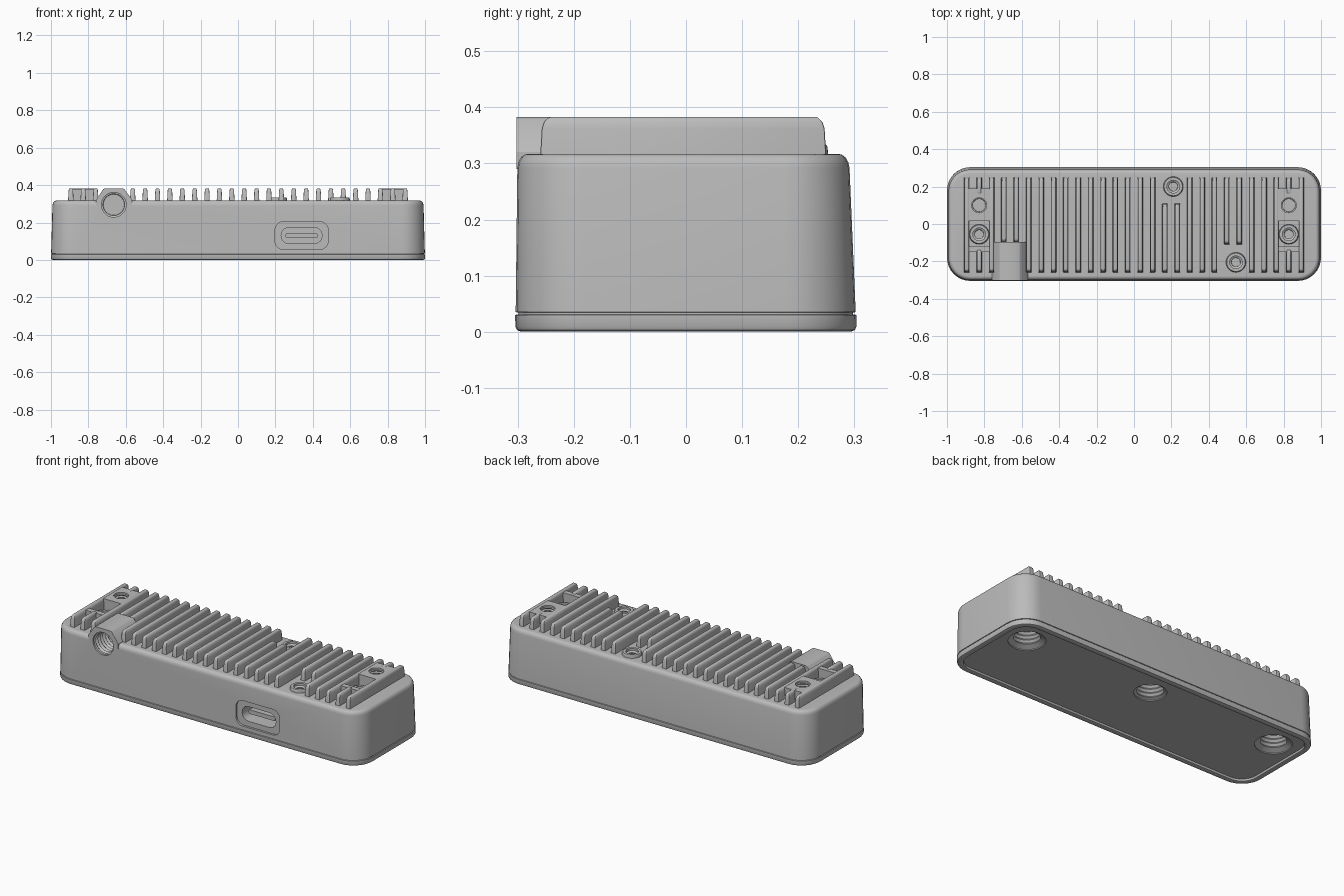
import bpy, bmesh, math
from mathutils import Vector, Matrix

old = bpy.data.objects.get("Cube")
if old:
    bpy.data.objects.remove(old, do_unlink=True)

metal = bpy.data.materials.new("satin_grey_metal")
metal.use_nodes = True
GREY = (0.5, 0.5, 0.5, 1)
metal.diffuse_color = GREY
metal.node_tree.nodes["Principled BSDF"].inputs["Base Color"].default_value = GREY


def outline(hx, hy, r, n=8):
    """Rounded rectangle as 2D points, counter-clockwise."""
    pts = []
    for q, (sx, sy) in enumerate(((1, 1), (-1, 1), (-1, -1), (1, -1))):
        for i in range(n + 1):
            a = math.pi / 2 * (q + i / n)
            pts.append((sx * (hx - r) + r * math.cos(a), sy * (hy - r) + r * math.sin(a)))
    return pts


def circle(r, n=40):
    return [(r * math.cos(2 * math.pi * i / n), r * math.sin(2 * math.pi * i / n)) for i in range(n)]


def loft(bm, rings, matrix=Matrix()):
    """Skin a list of (2D points, height) into a closed solid."""
    rows = [[bm.verts.new(matrix @ Vector((x, y, z))) for x, y in pts] for pts, z in rings]
    faces = [bm.faces.new(rows[0][::-1]), bm.faces.new(rows[-1])]
    for a, b in zip(rows, rows[1:]):
        for i in range(len(a)):
            j = (i + 1) % len(a)
            faces.append(bm.faces.new((a[i], a[j], b[j], b[i])))
    bmesh.ops.recalc_face_normals(bm, faces=faces)


def make(name, solids):
    """Object from a list of (rings, matrix) solids."""
    bm = bmesh.new()
    for rings, matrix in solids:
        loft(bm, rings, matrix)
    mesh = bpy.data.meshes.new(name)
    bm.to_mesh(mesh)
    bm.free()
    mesh.materials.append(metal)
    ob = bpy.data.objects.new(name, mesh)
    bpy.context.collection.objects.link(ob)
    return ob


def cut(ob, cutters):
    bpy.context.view_layer.objects.active = ob
    for c in cutters:
        mod = ob.modifiers.new("cut", "BOOLEAN")
        mod.operation, mod.solver, mod.object = "DIFFERENCE", "EXACT", c
        bpy.ops.object.modifier_apply(modifier=mod.name)


def place(x, y, z, axis="UP"):
    turn = {"UP": Matrix(), "DOWN": Matrix.Rotation(math.pi, 4, "X"),
            "IN": Matrix.Rotation(-math.pi / 2, 4, "X")}[axis]
    return Matrix.Translation((x, y, z)) @ turn


def drill(matrix, r, depth, pitch=0.02, mouth=0):
    """Threaded hole cutter running along local +z, with an optional flared mouth."""
    rings = [(circle(r + mouth), -0.03), (circle(r + mouth), 0.012)]
    z = 0.015 + mouth * 0.6
    while z < depth:
        rings += [(circle(r * 0.87), z), (circle(r), z + pitch / 2)]
        z += pitch
    rings.append((circle(r * 0.85), z))
    ob = make("drill_cutter", [(rings, matrix)])
    ob.hide_render = True
    return ob


def box(hx, y0, y1, z0, z1, x=0):
    return ([(outline(hx, (y1 - y0) / 2, 0.002, 1), z0), (outline(hx, (y1 - y0) / 2, 0.002, 1), z1)],
            place(x, (y0 + y1) / 2, 0))


# Housing: recessed underside, base lip, seam groove, tapered wall and rounded top
TOP = 0.317
steps = [(0.036, 0.012), (0.032, 0.002), (0.028, 0), (0.01, 0), (0.003, 0.003), (0, 0.009),
         (0, 0.030), (0.006, 0.031), (0.006, 0.034), (0.001, 0.035), (0.008, 0.292),
         (0.010, 0.302), (0.015, 0.311), (0.022, 0.316), (0.03, TOP)]
rings = []
for inset, z in steps:
    shift = -0.005 * z / TOP
    rings.append(([(x, y + shift) for x, y in outline(1 - inset, 0.304 - inset, 0.125 - inset)], z))
housing = make("housing", [(rings, Matrix())])

# Cooling fins
PITCH = 0.0662
spans = {2: [(-0.26, 0.11)], 3: [(-0.26, 0.11)], 7: [(-0.11, 0.25)], 8: [(-0.11, 0.25)],
         -11: [(-0.1, 0.25)], -10: [(-0.1, 0.25)],
         12: [(0.15, 0.25), (-0.26, -0.13)], -13: [(0.15, 0.25), (-0.26, -0.13)]}
fin_profile = [(0.015, 0, 0.31), (0.0125, 0.003, 0.362), (0.0115, 0.007, 0.374),
               (0.009, 0.014, 0.381), (0.007, 0.02, 0.383)]
fins = []
for k in range(-14, 14):
    for y0, y1 in spans.get(k, [(-0.26, 0.25)]):
        half = (y1 - y0) / 2
        fins.append(([(outline(w, half - e, 0.003, 2), z) for w, e, z in fin_profile],
                     place((k + 0.5) * PITCH, (y0 + y1) / 2, 0)))
make("cooling_fins", fins)

# Mounting blocks between the outer fins, and the web closing each pocket
END = 12.5 * PITCH
blocks = [make(side + "_mounting_block", [box(0.066, 0.015, 0.19, 0.31, 0.381, s * END),
                                          box(0.066, -0.15, -0.12, 0.31, 0.376, s * END)])
          for side, s in (("left", 1), ("right", -1))]

# Round screw bosses on the top
boss_spots = [(0.21, 0.2), (0.545, -0.205), (END, -0.055), (-END, -0.055)]
boss_rings = [(circle(0.054), 0.31), (circle(0.052), 0.33), (circle(0.049), 0.334)]
bosses = make("screw_bosses", [(boss_rings, place(x, y, 0)) for x, y in boss_spots])

# Raised collar around the threaded hole in the front
COLLAR = -0.664
profile = [(-0.095, 0.29), (0.098, 0.29), (0.098, 0.32), (0.09, 0.332), (0.057, 0.378),
           (0.048, 0.383), (-0.048, 0.383), (-0.057, 0.378), (-0.088, 0.332), (-0.095, 0.32)]
collar_rings = [([(x, -z) for x, z in profile], y) for y in (-0.302, -0.095)]
collar = make("front_thread_collar", [(collar_rings, place(COLLAR, 0, 0, "IN"))])

# Threaded holes
front_hole = drill(place(COLLAR, -0.302, 0.295, "IN"), 0.066, 0.18, 0.022)
block_holes = [drill(place(s * END, 0.1, 0.383, "DOWN"), 0.04, 0.1, 0.014) for s in (1, -1)]
boss_holes = [drill(place(x, y, 0.334, "DOWN"), 0.027, 0.09, 0.012, 0.007) for x, y in boss_spots]
base_holes = [drill(place(x, 0.13, 0.005), r, 0.16, 0.024, m)
              for x, r, m in ((-END, 0.078, 0.02), (0, 0.08, 0.006), (END, 0.078, 0.02))]

# Connector opening: shallow surround and deep slot
PORT_X, PORT_Z = 0.34, 0.13
port_cuts = []
for hx, hz, r, depth in ((0.142, 0.074, 0.045, 0.012), (0.109, 0.043, 0.042, 0.1)):
    shape = outline(hx, hz, r)
    port_cuts.append(make("port_cutter", [([(shape, -0.04), (shape, depth)],
                                           place(PORT_X, -0.303, PORT_Z, "IN"))]))
tongue = outline(0.085, 0.012, 0.006, 3)
make("port_tongue", [([(tongue, 0), (tongue, 0.07)], place(PORT_X, -0.265, PORT_Z, "IN"))])

cut(housing, [front_hole] + block_holes + boss_holes + base_holes + port_cuts)
cut(collar, [front_hole])
cut(bosses, boss_holes)
for block, hole in zip(blocks, block_holes):
    cut(block, [hole])
for c in [front_hole] + block_holes + boss_holes + base_holes + port_cuts:
    bpy.data.objects.remove(c, do_unlink=True)

# Smooth the rounded surfaces and keep the edges crisp
parts = [o for o in bpy.context.scene.objects if o.type == "MESH" and metal.name in o.data.materials]
bpy.ops.object.select_all(action="DESELECT")
for o in parts:
    o.select_set(True)
bpy.context.view_layer.objects.active = parts[0]
bpy.ops.object.shade_smooth_by_angle(angle=math.radians(30))
